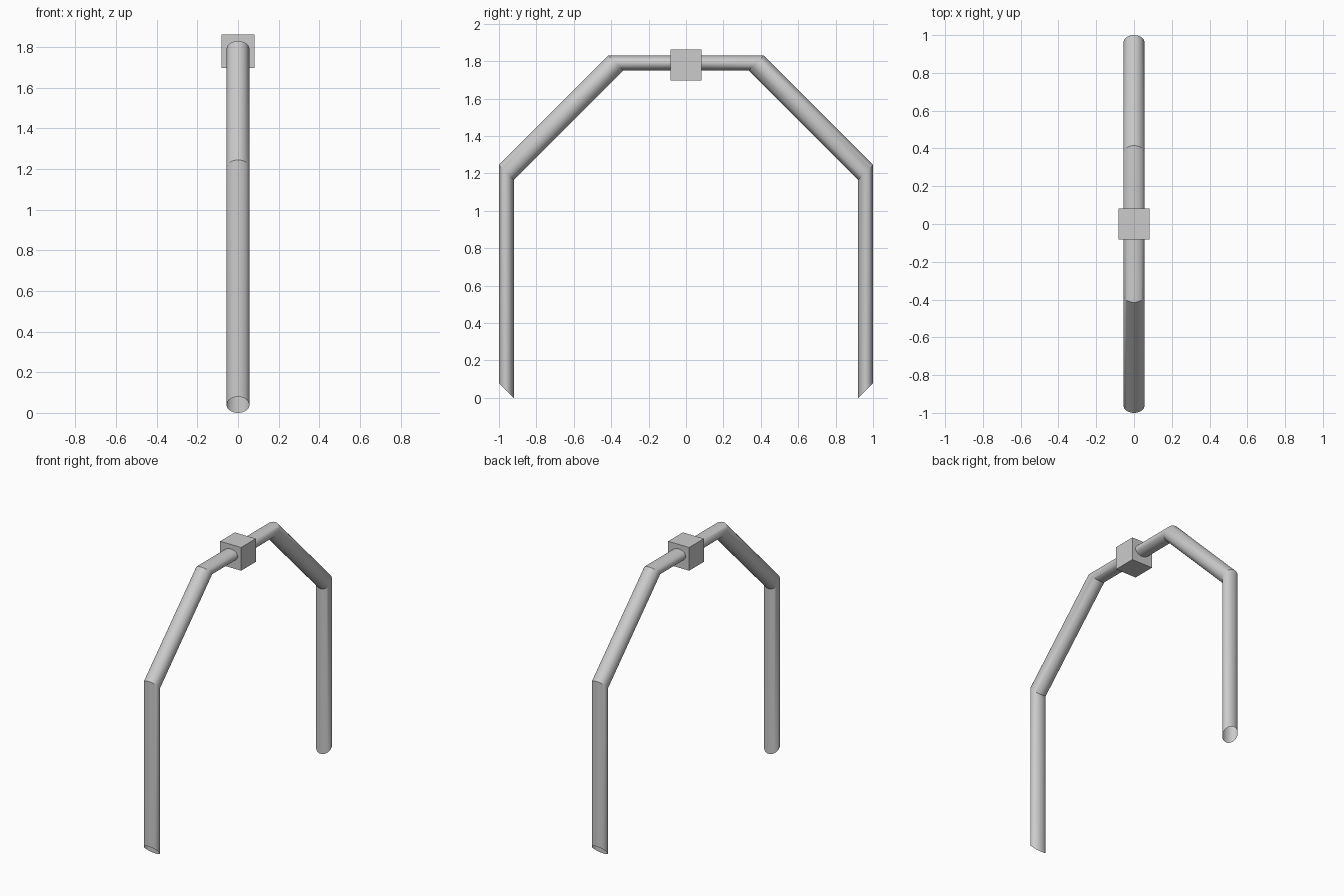
import bpy, bmesh, math

if "Cube" in bpy.data.objects:
    bpy.data.objects.remove(bpy.data.objects["Cube"])

R = 0.056            # tube radius
SIDES = 32
D = R * math.sqrt(0.5)


def finish(bm, name):
    mesh = bpy.data.meshes.new(name)
    bm.to_mesh(mesh)
    bm.free()
    ob = bpy.data.objects.new(name, mesh)
    bpy.context.collection.objects.link(ob)
    bpy.ops.object.select_all(action='DESELECT')
    bpy.context.view_layer.objects.active = ob
    ob.select_set(True)
    return ob


# Half of the arch: a 45-degree ring swept along leg, slope and top bar
bm = bmesh.new()
path = [(-1 + D, D), (-1 + D, 1.245 - D), (-0.415 + D, 1.83 - D), (0, 1.83 - D)]
rings = []
for i, (y, z) in enumerate(path):
    ring = []
    for k in range(SIDES):
        a = 2 * math.pi * k / SIDES
        off = D * math.cos(a)
        # the last ring stands upright on the mirror plane
        dy = 0 if i == len(path) - 1 else -off
        ring.append(bm.verts.new((R * math.sin(a), y + dy, z + off)))
    rings.append(ring)
for a, b in zip(rings, rings[1:]):
    for k in range(SIDES):
        n = (k + 1) % SIDES
        bm.faces.new((a[k], a[n], b[n], b[k]))
bmesh.ops.recalc_face_normals(bm, faces=bm.faces)
# make sure the open tube faces outward
f = max(bm.faces, key=lambda q: q.calc_center_median().x)
if f.normal.x < 0:
    bmesh.ops.reverse_faces(bm, faces=bm.faces)
arch = finish(bm, "tube_arch")
bpy.ops.object.shade_smooth_by_angle(angle=math.radians(30))
mirror = arch.modifiers.new("Mirror", 'MIRROR')
mirror.use_axis = (False, True, False)

# Cube block around the middle of the top bar
bm = bmesh.new()
bmesh.ops.create_cube(bm, size=0.164)
block = finish(bm, "top_block")
block.location = (0, 0, 1.78)
